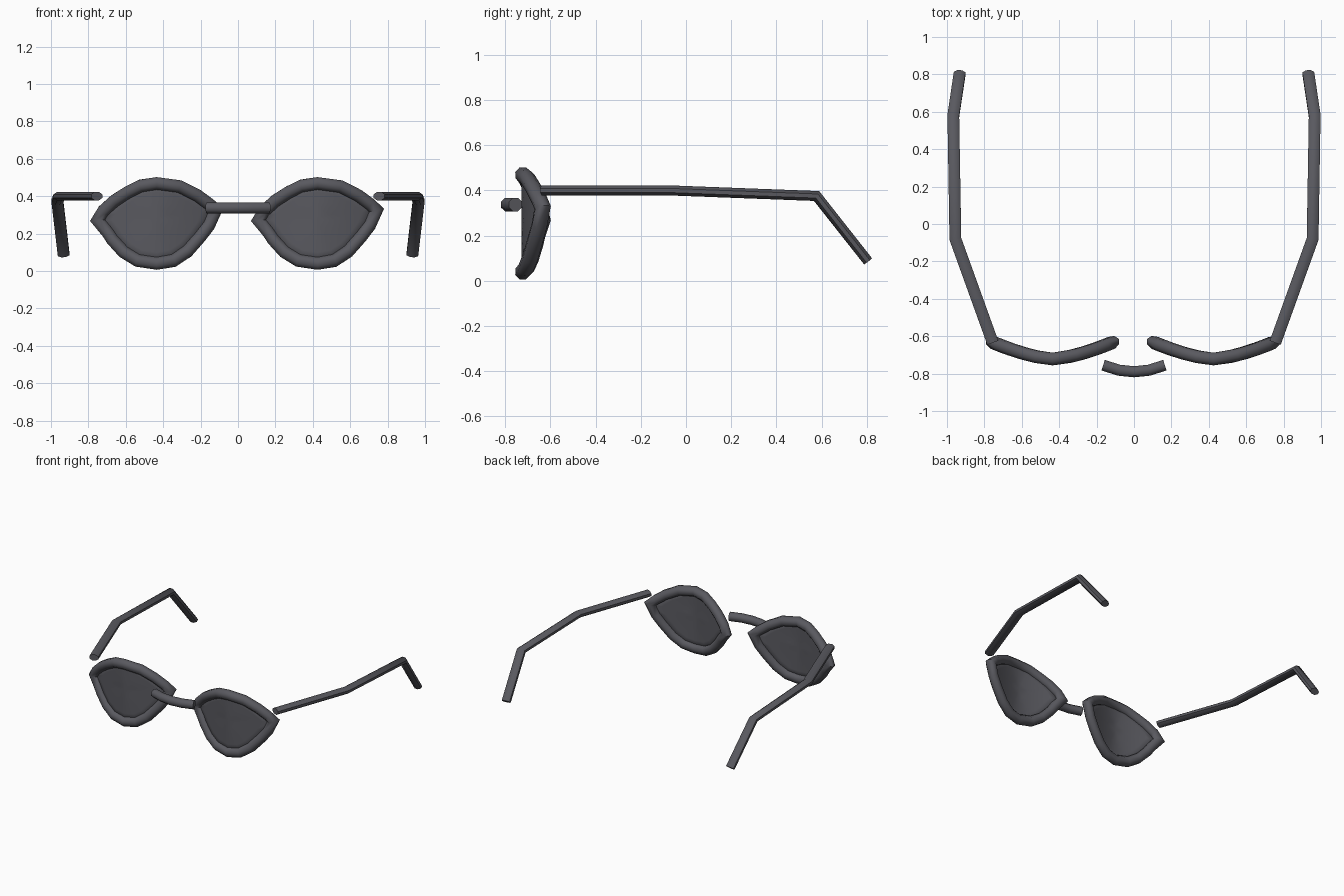
import bpy, bmesh, math
from mathutils import Vector

cube = bpy.data.objects.get("Cube")
if cube:
    bpy.data.objects.remove(cube)

# One dark grey for the whole pair
COLOR = (0.1, 0.1, 0.115, 1)
grey = bpy.data.materials.new("dark grey")
grey.use_nodes = True
grey.diffuse_color = COLOR
bsdf = grey.node_tree.nodes["Principled BSDF"]
bsdf.inputs["Base Color"].default_value = COLOR
bsdf.inputs["Roughness"].default_value = 0.6


def finish(name, bm, angle):
    bmesh.ops.recalc_face_normals(bm, faces=bm.faces)
    mesh = bpy.data.meshes.new(name)
    bm.to_mesh(mesh)
    bm.free()
    mesh.materials.append(grey)
    obj = bpy.data.objects.new(name, mesh)
    bpy.context.collection.objects.link(obj)
    bpy.ops.object.select_all(action='DESELECT')
    obj.select_set(True)
    bpy.context.view_layer.objects.active = obj
    bpy.ops.object.shade_smooth_by_angle(angle=math.radians(angle))
    return obj


def sweep(name, path, ref, ra, rb, closed=False, sides=8):
    """Mitred elliptical tube; ra lies along ref, rb across it."""
    pts = [Vector(p) for p in path]
    ref = Vector(ref)
    n = len(pts)
    bm = bmesh.new()
    rings = []
    for i, p in enumerate(pts):
        t_in = p - pts[i - 1] if closed or i else pts[1] - p
        t_out = pts[(i + 1) % n] - p if closed or i < n - 1 else t_in
        t_in, t_out = t_in.normalized(), t_out.normalized()
        mid = (t_in + t_out).normalized()
        side = (ref - t_in * ref.dot(t_in)).normalized()
        across = t_in.cross(side)
        ring = []
        for k in range(sides):
            a = math.tau * (k + 0.5) / sides
            off = side * ra * math.cos(a) + across * rb * math.sin(a)
            off -= t_in * (off.dot(mid) / t_in.dot(mid))
            ring.append(bm.verts.new(p + off))
        rings.append(ring)
    for i in range(n if closed else n - 1):
        r, s = rings[i], rings[(i + 1) % n]
        for k in range(sides):
            j = (k + 1) % sides
            bm.faces.new((r[k], r[j], s[j], s[k]))
    if not closed:
        bm.faces.new(rings[0])
        bm.faces.new(rings[-1])
    return finish(name, bm, 50)


# Rim outline (x from lens centre, z), pointed at both ends
OUTLINE = [(0, .468), (.12, .452), (.215, .405), (.28, .358), (.315, .325),
           (.28, .245), (.235, .185), (.165, .105), (.09, .055), (0, .04),
           (-.1, .055), (-.175, .10), (-.235, .165), (-.265, .21),
           (-.315, .27), (-.285, .32), (-.225, .375), (-.155, .42), (-.085, .455)]


def wrap(x):
    """Depth of the curved front at a distance x from the lens centre."""
    return -.722 + .087 * (abs(x) / .315) ** 1.5


def lens(name, cx):
    """Curved sheet built from rings shrinking to the middle."""
    bm = bmesh.new()
    mid_z = .28
    rings = []
    for s in (1, .75, .5, .25):
        rings.append([bm.verts.new((cx + x * s, wrap(x * s), mid_z + (z - mid_z) * s))
                      for x, z in OUTLINE])
    centre = bm.verts.new((cx, wrap(0), mid_z))
    n = len(OUTLINE)
    for i in range(n):
        j = (i + 1) % n
        for r, s in zip(rings, rings[1:]):
            bm.faces.new((r[i], r[j], s[j], s[i]))
        bm.faces.new((rings[-1][i], rings[-1][j], centre))
    obj = finish(name, bm, 40)
    solid = obj.modifiers.new("thickness", 'SOLIDIFY')
    solid.thickness = 0.012
    solid.offset = 0


# Rims, lenses and temples
for label, cx, sx in (("right", -.435, -1), ("left", .425, 1)):
    rim_path = [(cx + x, wrap(x), z) for x, z in OUTLINE]
    sweep(label + "_rim", rim_path, (0, 1, 0), .036, .036, closed=True)
    lens(label + "_lens", cx)
    temple = [(sx * .755, -.635, .4), (sx * .955, -.08, .4),
              (sx * .966, .578, .375), (sx * .932, .805, .087)]
    sweep(label + "_temple", temple, (1, 0, 0), .034, .024)

# Bridge, bowed forward
bridge = [(x, -.79 + .033 * (x / .16) ** 2, .337) for x in (-.165, -.08, 0, .08, .165)]
sweep("bridge", bridge, (0, 0, 1), .032, .032)
